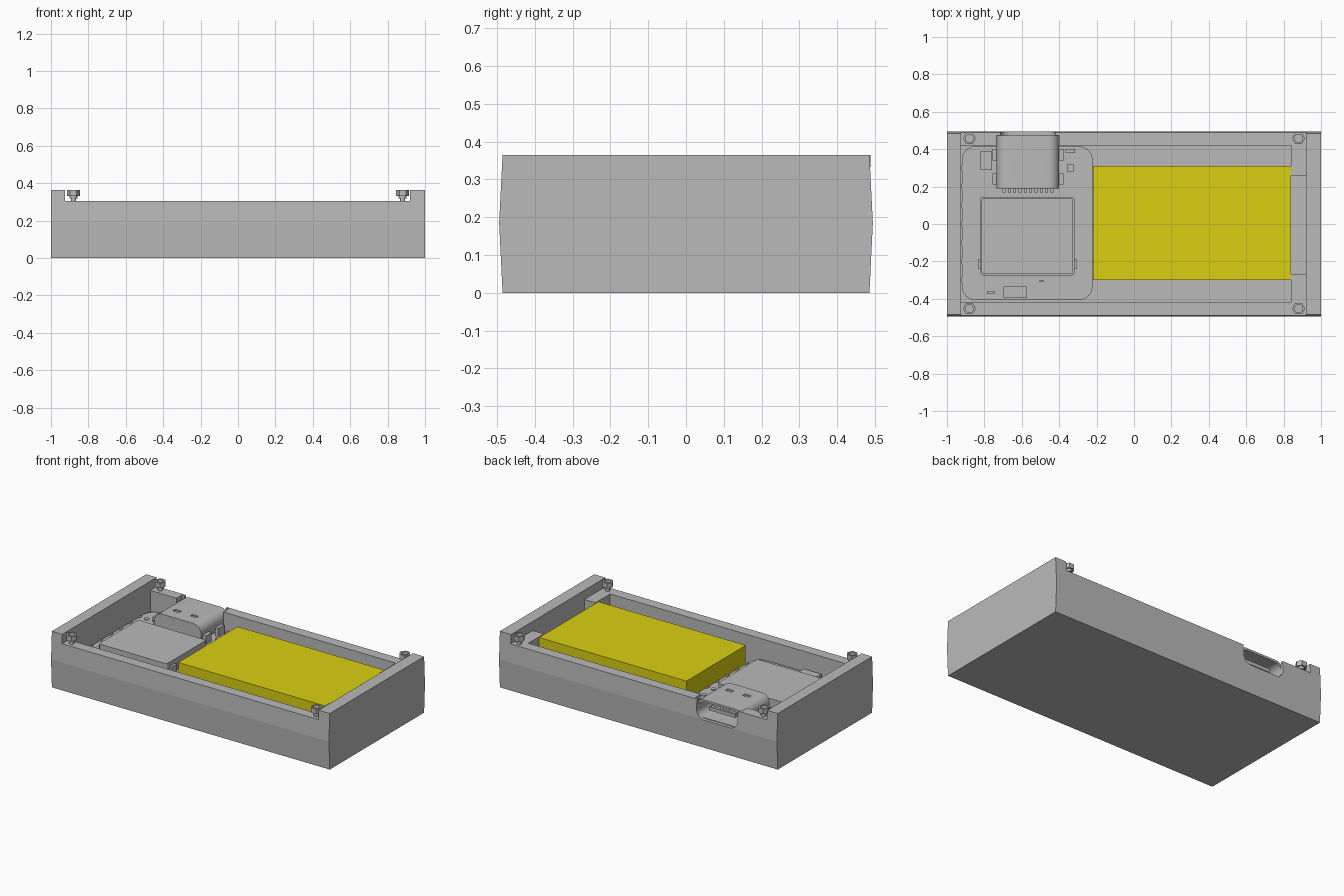
import bpy, bmesh, math
from mathutils import Matrix, Vector

if "Cube" in bpy.data.objects:
    bpy.data.objects.remove(bpy.data.objects["Cube"])


def material(name, rgb):
    m = bpy.data.materials.new(name)
    m.diffuse_color = (*rgb, 1)
    m.use_nodes = True
    m.node_tree.nodes["Principled BSDF"].inputs["Base Color"].default_value = m.diffuse_color
    return m


GREY = material("grey", (0.49, 0.49, 0.49))
YELLOW = material("yellow", (0.70, 0.63, 0.006))


def finish(name, bm, mat=GREY):
    bmesh.ops.recalc_face_normals(bm, faces=bm.faces)
    me = bpy.data.meshes.new(name)
    bm.to_mesh(me)
    bm.free()
    me.materials.append(mat)
    ob = bpy.data.objects.new(name, me)
    bpy.context.collection.objects.link(ob)
    return ob


def box(name, x0, x1, y0, y1, z0, z1, mat=GREY):
    bm = bmesh.new()
    bmesh.ops.create_cube(bm, size=1)
    for v in bm.verts:
        v.co = Vector(((x0 + x1) / 2 + v.co.x * (x1 - x0),
                       (y0 + y1) / 2 + v.co.y * (y1 - y0),
                       (z0 + z1) / 2 + v.co.z * (z1 - z0)))
    return finish(name, bm, mat)


def prism(name, pts, axis, a, b):
    """Extrude a 2D outline along x, y or z from a to b."""
    place = {"x": lambda p, t: (t, p[0], p[1]),
             "y": lambda p, t: (p[0], t, p[1]),
             "z": lambda p, t: (p[0], p[1], t)}[axis]
    bm = bmesh.new()
    lo = [bm.verts.new(place(p, a)) for p in pts]
    hi = [bm.verts.new(place(p, b)) for p in pts]
    bm.faces.new(lo)
    bm.faces.new(hi)
    n = len(pts)
    for i in range(n):
        bm.faces.new((lo[i], lo[(i + 1) % n], hi[(i + 1) % n], hi[i]))
    return finish(name, bm)


def rounded(u0, u1, v0, v1, r, seg=6):
    pts = []
    for k, (cu, cv) in enumerate(((u1 - r, v1 - r), (u0 + r, v1 - r),
                                  (u0 + r, v0 + r), (u1 - r, v0 + r))):
        for i in range(seg + 1):
            t = math.pi / 2 * (k + i / seg)
            pts.append((cu + r * math.cos(t), cv + r * math.sin(t)))
    return pts


def circle(cx, cy, r, n=16):
    return [(cx + r * math.cos(2 * math.pi * i / n),
             cy + r * math.sin(2 * math.pi * i / n)) for i in range(n)]


def cut(ob, *cutters):
    for c in cutters:
        c.hide_render = True
        mod = ob.modifiers.new("cut", "BOOLEAN")
        mod.operation, mod.solver, mod.object = "DIFFERENCE", "EXACT", c
        bpy.context.view_layer.objects.active = ob
        bpy.ops.object.modifier_apply(modifier=mod.name)
        bpy.data.objects.remove(c)


# Case with bulged long sides, open top and connector notch
case = prism("case", [(-.485, 0), (.485, 0), (.494, .185), (.485, .365),
                      (-.485, .365), (-.494, .185)], "x", -1, 1)
cut(case,
    box("top_cutter", -.925, .92, -.7, .7, .305, .6),
    box("cavity_cutter", -.925, .84, -.42, .42, .08, .7),
    box("end_pocket_cutter", .8, .92, -.27, .26, .08, .8),
    prism("port_cutter", rounded(-.735, -.4, .17, .5, .06), "y", .35, .473),
    prism("port_rim_cutter", rounded(-.715, -.42, .185, .5, .055), "y", .4, .6))

# Battery
box("battery", -.22, .84, -.30, .31, .08, .30, YELLOW)

# Circuit board with pads and edge contacts
PCB = .18
prism("circuit_board", rounded(-.92, -.222, -.405, .415, .07), "z", .135, PCB)
for i in range(7):
    y = -.3 + .1 * i
    prism("solder_pad", circle(-.268, y, .016), "z", PCB - .01, PCB + .004)
    prism("solder_pad", circle(-.868, y, .016), "z", PCB - .01, PCB + .004)
    box("edge_contact", -.922, -.91, y - .014, y + .014, .134, PCB + .004)
    box("edge_contact", -.232, -.221, y - .014, y + .014, .134, PCB + .004)

# Shield can with side tabs and a slim base rim
prism("shield_can", rounded(-.815, -.325, -.268, .138, .015, 3), "z", PCB - .01, .25)
prism("shield_can_rim", rounded(-.822, -.318, -.275, .145, .015, 3), "z", PCB - .01, PCB + .015)
for x in (-.826, -.314):
    box("shield_tab", x - .008, x + .008, -.24, -.19, PCB - .01, .225)

# Small components: x, y, width, depth, height
for x, y, w, d, h in ((-.79, .34, .06, .10, .03), (-.34, .39, .05, .02, .02),
                      (-.34, .30, .036, .036, .02), (-.635, -.365, .125, .06, .025),
                      (-.765, -.365, .04, .016, .02), (-.495, -.305, .022, .012, .015)):
    box("small_component", x - w / 2, x + w / 2, y - d / 2, y + d / 2, PCB - .01, PCB + h)

# Connector shell, hollow toward the back, with windows in the top
shell = prism("connector_shell", rounded(-.735, -.4, .175, .304, .055), "y", .19, .472)
cut(shell, prism("shell_cutter", rounded(-.718, -.417, .189, .290, .045), "y", .24, .6),
    box("window_cutter", -.655, -.61, .265, .29, .296, .4),
    box("window_cutter", -.53, -.485, .265, .29, .296, .4))
box("connector_tongue", -.66, -.475, .23, .44, .228, .251)
for i in range(10):
    x = -.695 + i * .0285
    box("connector_pin", x - .008, x + .008, .168, .20, PCB - .01, PCB + .02)
    box("tongue_contact", -.652 + i * .0185, -.642 + i * .0185, .30, .43, .226, .253)
for x in (-.745, -.39):
    for y in (.24, .37):
        box("connector_leg", x - .012, x + .012, y - .03, y + .03, PCB - .03, .235)

# Four corner screws with hexagonal heads and round sockets
for x in (-.88, .88):
    for y in (-.452, .458):
        head = prism("screw_head", circle(x, y, .035, 6), "z", .333, .365)
        cut(head, prism("socket_cutter", circle(x, y, .022, 16), "z", .345, .5))
        prism("screw_collar", circle(x, y, .021), "z", .318, .334)
        prism("screw_shank", circle(x, y, .014), "z", .25, .32)
        for sock in [head]:
            sock.select_set(False)

# Smooth the rounded parts while keeping hard edges
for ob in bpy.context.scene.objects:
    if ob.name.startswith(("connector_shell", "circuit_board", "screw", "solder")):
        bpy.ops.object.select_all(action="DESELECT")
        ob.select_set(True)
        bpy.context.view_layer.objects.active = ob
        bpy.ops.object.shade_smooth_by_angle(angle=math.radians(30))
